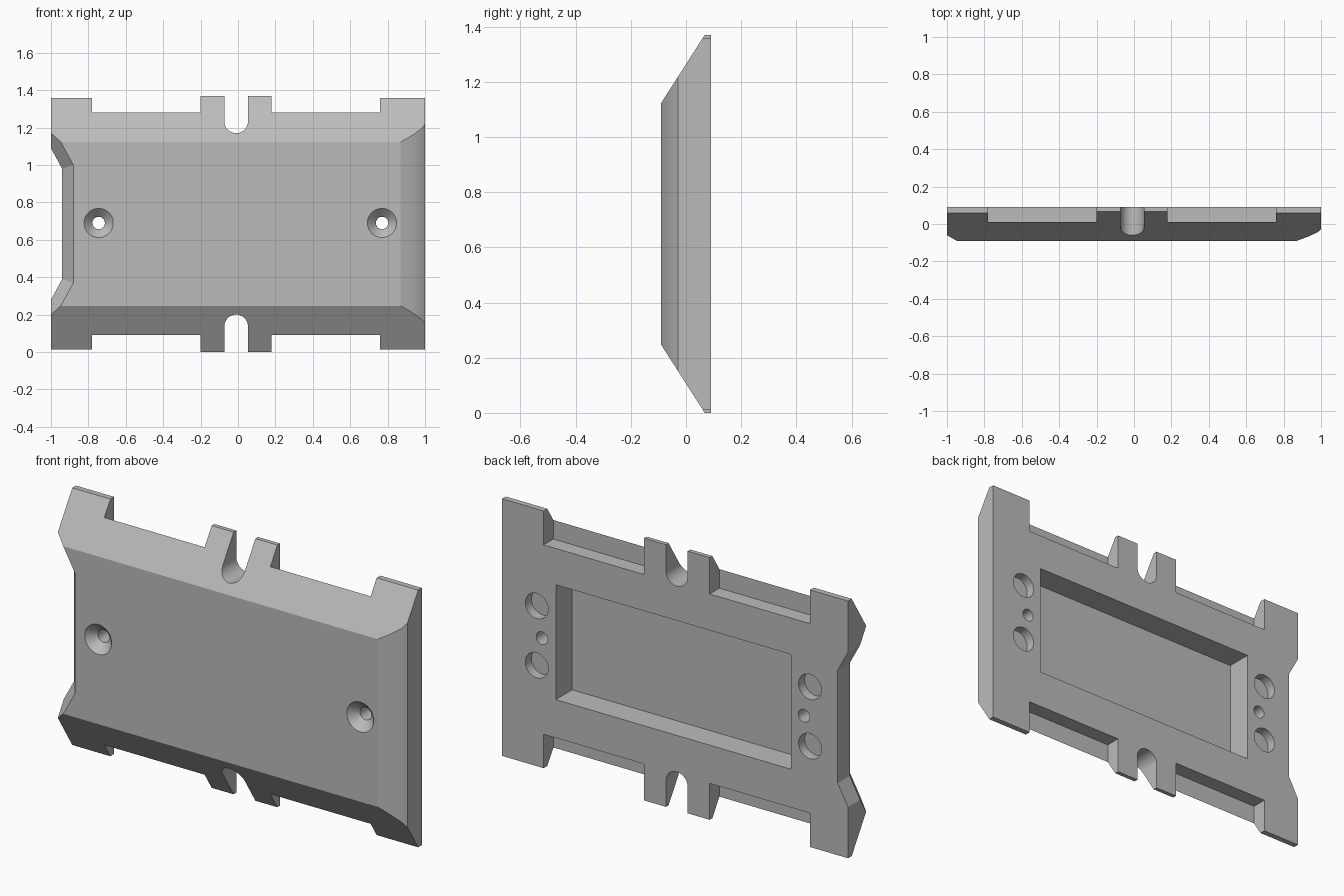
import bpy, bmesh, math

cube = bpy.data.objects.get("Cube")
if cube:
    bpy.data.objects.remove(cube, do_unlink=True)

HEIGHT = 1.37
MID = HEIGHT / 2

grey = bpy.data.materials.new("plain grey")
grey.use_nodes = True
colour = (0.5, 0.5, 0.5, 1)
grey.diffuse_color = colour
grey.node_tree.nodes["Principled BSDF"].inputs["Base Color"].default_value = colour


def loft(name, rings):
    """Closed solid through a row of matching rings."""
    bm = bmesh.new()
    loops = [[bm.verts.new(p) for p in ring] for ring in rings]
    for a, b in zip(loops, loops[1:]):
        n = len(a)
        for i in range(n):
            j = (i + 1) % n
            bm.faces.new((a[i], a[j], b[j], b[i]))
    bm.faces.new(loops[0])
    bm.faces.new(loops[-1])
    bmesh.ops.recalc_face_normals(bm, faces=bm.faces)
    mesh = bpy.data.meshes.new(name)
    bm.to_mesh(mesh)
    bm.free()
    mesh.materials.append(grey)
    obj = bpy.data.objects.new(name, mesh)
    bpy.context.collection.objects.link(obj)
    return obj


def prism(name, outline, y0, y1):
    return loft(name, [[(x, y, z) for x, z in outline] for y in (y0, y1)])


def box(name, x0, x1, y0, y1, z0, z1):
    return prism(name, [(x0, z0), (x1, z0), (x1, z1), (x0, z1)], y0, y1)


def circle(x, y, z, r, n=48):
    return [(x + r * math.cos(math.tau * i / n), y, z + r * math.sin(math.tau * i / n))
            for i in range(n)]


# Plate with sloped top and bottom edges
profile = [(0.09, 0), (0.068, 0), (-0.09, 0.247)]
profile += [(y, HEIGHT - z) for y, z in reversed(profile)]
plate = loft("cover_plate", [[(x, y, z) for y, z in profile] for x in (-1, 1)])
cutters = []

# Recesses, shorter corner tabs and round-ended slots, along both long edges
for flip in (False, True):
    def level(z):
        return HEIGHT - z if flip else z

    for x0, x1 in ((-0.78, -0.2), (0.18, 0.76)):
        cutters.append(box("edge_recess", x0, x1, 0.01, 0.2, level(1.18), level(1.5)))
    for x0, x1 in ((-1.1, -0.5), (0.5, 1.1)):
        cutters.append(box("tab_trim", x0, x1, -0.2, 0.2, level(1.357), level(1.5)))
    r = 0.063
    arc = [(-0.01 + r * math.cos(a), level(1.233 + r * math.sin(a)))
           for a in (math.pi + math.pi * i / 24 for i in range(25))]
    outline = [(-0.01 - r, level(1.5))] + arc + [(-0.01 + r, level(1.5))]
    cutters.append(prism("edge_slot", outline, -0.2, 0.2))

# Back pocket
cutters.append(box("back_pocket", -0.67, 0.69, -0.045, 0.2, MID - 0.295, MID + 0.305))

# Countersunk screw holes and blind magnet holes
for screw_x, magnet_x in ((-0.745, -0.78), (0.77, 0.8)):
    cutters.append(loft("screw_hole", [circle(screw_x, -0.1, 0.69, 0.088),
                                       circle(screw_x, -0.045, 0.69, 0.033),
                                       circle(screw_x, 0.2, 0.69, 0.033)]))
    for dz in (-0.155, 0.155):
        cutters.append(loft("magnet_hole", [circle(magnet_x, y, 0.695 + dz, 0.066)
                                            for y in (0.04, 0.2)]))


# Side notch with a bevelled front rim
def notch_ring(y, k):
    xi, zi = -0.94 + 0.06 * k, 0.295 + 0.02 * k
    zo = zi + (1.3 + xi) * 1.83
    return [(-1.3, y, MID - zo), (xi, y, MID - zi), (xi, y, MID + zi), (-1.3, y, MID + zo)]


cutters.append(loft("side_notch", [notch_ring(0.2, 0), notch_ring(-0.01, 0),
                                   notch_ring(-0.17, 2)]))

# Rounded-off front rim on the opposite side
rim = [(0.821, -0.11), (0.87, -0.09), (0.93, -0.068), (0.98, -0.045),
       (1, -0.029), (1.1, 0.051), (1.1, -0.11)]
cutters.append(loft("side_rim", [[(x, y, z) for x, y in rim] for z in (-0.2, 1.6)]))

# Cut everything out of the plate
bpy.ops.object.select_all(action="DESELECT")
bpy.context.view_layer.objects.active = plate
plate.select_set(True)
for cutter in cutters:
    cutter.hide_render = True
    mod = plate.modifiers.new("cut", "BOOLEAN")
    mod.operation = "DIFFERENCE"
    mod.solver = "EXACT"
    mod.object = cutter
    bpy.ops.object.modifier_apply(modifier=mod.name)
    bpy.data.objects.remove(cutter, do_unlink=True)

bpy.ops.object.shade_smooth_by_angle(angle=math.radians(15))
